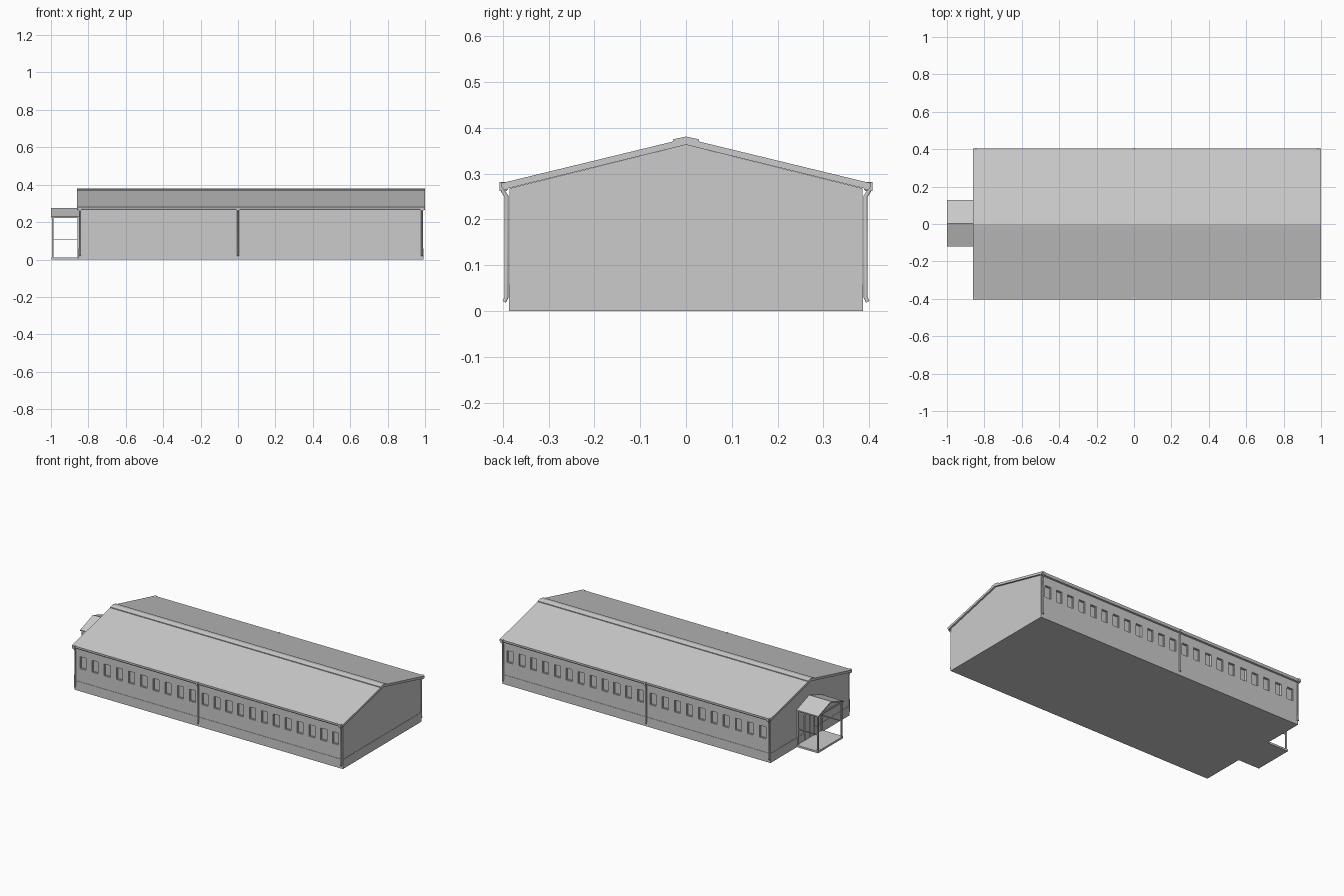
import bpy, bmesh

if "Cube" in bpy.data.objects:
    bpy.data.objects.remove(bpy.data.objects["Cube"])


def finish(name, bm):
    bmesh.ops.recalc_face_normals(bm, faces=bm.faces)
    me = bpy.data.meshes.new(name)
    bm.to_mesh(me)
    bm.free()
    ob = bpy.data.objects.new(name, me)
    bpy.context.collection.objects.link(ob)
    return ob


def add_box(bm, x0, x1, y0, y1, z0, z1):
    vs = bmesh.ops.create_cube(bm, size=1)["verts"]
    for v in vs:
        v.co.x = x1 if v.co.x > 0 else x0
        v.co.y = y1 if v.co.y > 0 else y0
        v.co.z = z1 if v.co.z > 0 else z0


def boxes(name, items):
    bm = bmesh.new()
    for b in items:
        add_box(bm, *b)
    return finish(name, bm)


def prism(name, profile, x0, x1):
    """Extrude a closed (y, z) profile along x."""
    bm = bmesh.new()
    f = bm.faces.new([bm.verts.new((x0, y, z)) for y, z in profile])
    ext = bmesh.ops.extrude_face_region(bm, geom=[f])["geom"]
    bmesh.ops.translate(bm, vec=(x1 - x0, 0, 0),
                        verts=[v for v in ext if isinstance(v, bmesh.types.BMVert)])
    return finish(name, bm)


def symmetric(half):
    """Complete a half profile (y >= 0) across y = 0."""
    return half + [(-y, z) for y, z in reversed(half) if y > 0]


def mirror_y(ob):
    m = ob.modifiers.new("mirror", "MIRROR")
    m.use_axis = (False, True, False)
    return ob


X0, X1, Y = -0.85, 0.99, 0.385

# Hall body with gable ends
walls = prism("hall_walls", [(-Y, 0), (Y, 0), (Y, 0.268), (0, 0.363), (-Y, 0.268)], X0, X1)

# Window recesses: 10 left of the middle downpipe, 12 right of it
centres = [-0.797 + i * 0.754 / 9 for i in range(10)]
centres += [0.043 + i * 0.898 / 11 for i in range(12)]
W, Z0, Z1 = 0.021, 0.14, 0.214
cutter = boxes("window_cutter", [(c - W, c + W, s * (Y - 0.01), s * (Y + 0.02), Z0, Z1)
                                 if s > 0 else (c - W, c + W, -Y - 0.02, -Y + 0.01, Z0, Z1)
                                 for c in centres for s in (-1, 1)])
cutter.hide_render = True
cutter.hide_set(True)
cut = walls.modifiers.new("windows", "BOOLEAN")
cut.object = cutter
cut.operation = "DIFFERENCE"
cut.solver = "EXACT"

# Slim frames inside the recesses
t = 0.003
frames = []
for c in centres:
    y0, y1 = Y - 0.011, Y - 0.005
    frames += [(c - W, c - W + t, y0, y1, Z0, Z1), (c + W - t, c + W, y0, y1, Z0, Z1),
               (c - W, c + W, y0, y1, Z0, Z0 + t), (c - W, c + W, y0, y1, Z1 - t, Z1)]
mirror_y(boxes("window_frames", frames))

# Plinth band
P = 0.002
boxes("plinth", [(X0 - P, X1 + P, -Y - P, Y + P, 0, 0.058)])

# Roof slab and raised ridge cap
prism("roof", [(-0.4, 0.28), (0, 0.377), (0.4, 0.28), (0.4, 0.265), (0, 0.363), (-0.4, 0.265)],
      -0.86, 1.0)
prism("ridge_cap", [(-0.028, 0.369), (-0.028, 0.375), (0, 0.381), (0.028, 0.375),
                    (0.028, 0.369), (0, 0.375)], -0.86, 1.0)

# Eaves gutters
mirror_y(prism("gutter", [(0.39, 0.277), (0.404, 0.281), (0.404, 0.273), (0.4, 0.266), (0.389, 0.264)],
               -0.86, 1.0))

# Downpipes with a swan neck and outlet funnel
for i, x in enumerate((-0.846, 0.0, 0.984)):
    cu = bpy.data.curves.new("downpipe", "CURVE")
    cu.dimensions = "3D"
    cu.bevel_depth = 0.005
    cu.bevel_resolution = 1
    cu.use_fill_caps = True
    sp = cu.splines.new("POLY")
    path = [(0.4, 0.27), (0.4, 0.262), (0.392, 0.25), (0.392, 0.03), (0.397, 0.02)]
    sp.points.add(len(path) - 1)
    for p, (y, z) in zip(sp.points, path):
        p.co = (x, y, z, 1)
    pipe = bpy.data.objects.new(f"downpipe_{i + 1}", cu)
    bpy.context.collection.objects.link(pipe)
    mirror_y(pipe)
    mirror_y(boxes(f"gutter_outlet_{i + 1}", [(x - 0.007, x + 0.007, 0.391, 0.407, 0.262, 0.282)]))

# Entrance porch: slab, posts, rails, top beams, gabled roof
C, H = 0.004, 0.115
PX0, PX1 = -0.99, -0.854
boxes("porch_slab", [(-0.997, X0, C - 0.124, C + 0.124, 0, 0.012)])
posts, rails = [], []
for s in (-1, 1):
    y = C + s * H
    for x in (PX0, PX1):
        posts.append((x - 0.004, x + 0.004, y - 0.004, y + 0.004, 0.01, 0.23))
    rails.append((PX0, PX1, y - 0.0025, y + 0.0025, 0.106, 0.111))
    rails.append((PX0, PX1, y - 0.004, y + 0.004, 0.222, 0.23))
rails.append((PX0 - 0.004, PX0 + 0.004, C - H, C + H, 0.222, 0.23))
boxes("porch_posts", posts)
boxes("porch_rails", rails)
prism("porch_roof", [(C - 0.125, 0.231), (C, 0.276), (C + 0.125, 0.231),
                     (C + 0.125, 0.224), (C, 0.269), (C - 0.125, 0.224)], -1.0, X0)

# Entrance door with frame
boxes("door_frame", [(X0 - 0.005, X0, C - 0.05, C - 0.044, 0.012, 0.17),
                     (X0 - 0.005, X0, C + 0.044, C + 0.05, 0.012, 0.17),
                     (X0 - 0.005, X0, C - 0.05, C + 0.05, 0.164, 0.17)])
boxes("door_leaves", [(X0 - 0.003, X0, C - 0.043, C - 0.001, 0.014, 0.163),
                      (X0 - 0.003, X0, C + 0.001, C + 0.043, 0.014, 0.163)])
